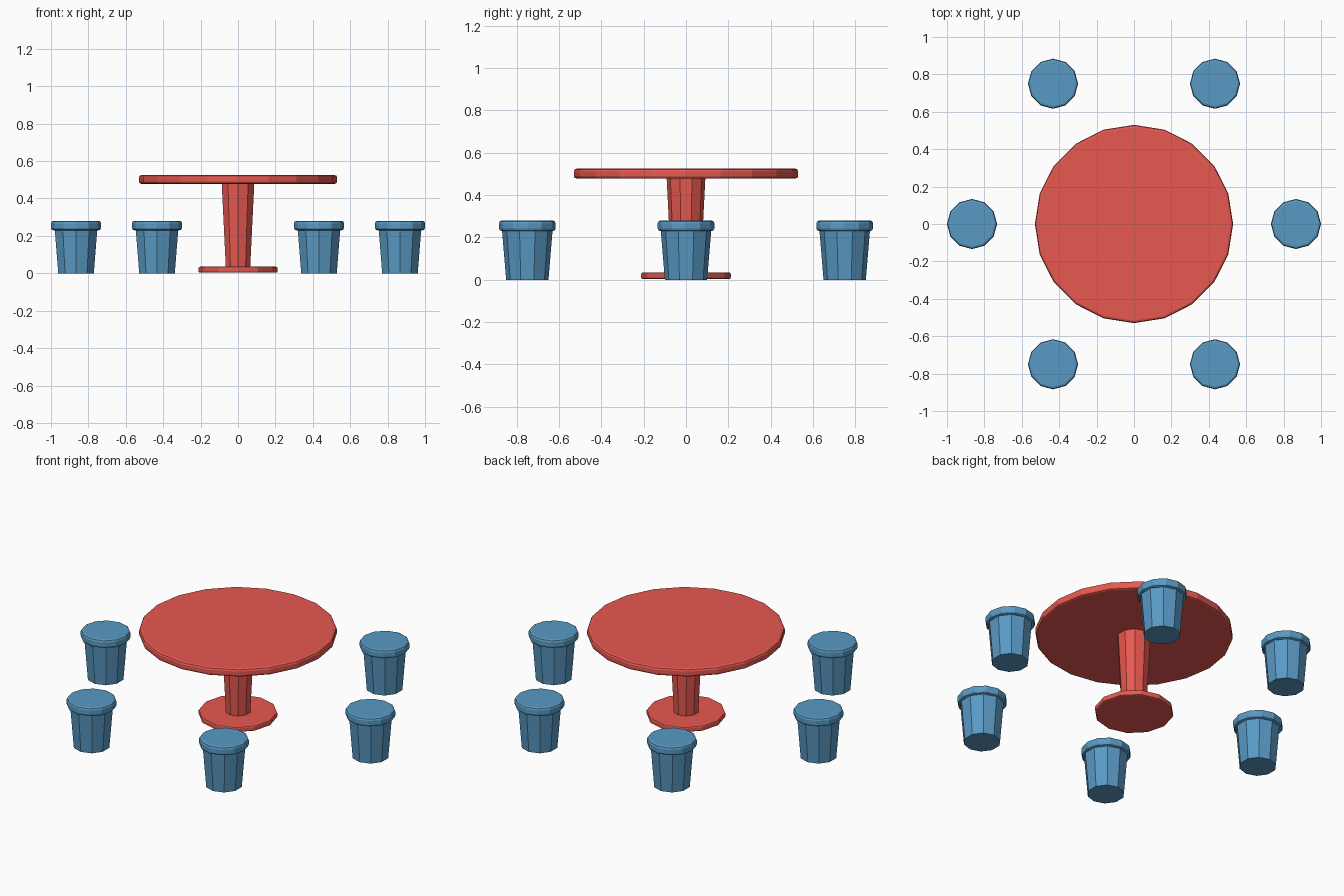
import bpy, bmesh, math
from mathutils import Matrix

if "Cube" in bpy.data.objects:
    bpy.data.objects.remove(bpy.data.objects["Cube"])


def material(name, color):
    m = bpy.data.materials.new(name)
    m.diffuse_color = color
    m.use_nodes = True
    m.node_tree.nodes["Principled BSDF"].inputs["Base Color"].default_value = m.diffuse_color
    return m


RED = material("red", (0.80, 0.10, 0.08, 1))
BLUE = material("blue", (0.10, 0.32, 0.55, 1))


def drum(name, x, y, z0, z1, r0, r1, sides, mat, bevel=0.0):
    """Capped flat-sided cylinder or cone, optionally with rounded rims."""
    bm = bmesh.new()
    bmesh.ops.create_cone(bm, cap_ends=True, segments=sides, radius1=r0, radius2=r1,
                          depth=z1 - z0, matrix=Matrix.Translation((0, 0, (z0 + z1) / 2)))
    if bevel:
        rims = [e for e in bm.edges if abs(e.verts[0].co.z - e.verts[1].co.z) < 1e-5]
        bmesh.ops.bevel(bm, geom=rims, offset=bevel, segments=2, profile=0.5, affect='EDGES')
    mesh = bpy.data.meshes.new(name)
    bm.to_mesh(mesh)
    bm.free()
    mesh.materials.append(mat)
    ob = bpy.data.objects.new(name, mesh)
    ob.location = (x, y, 0)
    bpy.context.collection.objects.link(ob)
    return ob


# Table: foot, tapered column, round top
drum("table_foot", 0, 0, 0.003, 0.035, 0.212, 0.212, 12, RED, 0.008)
drum("table_column", 0, 0, 0.02, 0.49, 0.068, 0.092, 10, RED)
drum("table_top", 0, 0, 0.478, 0.525, 0.53, 0.53, 20, RED, 0.013)

# Ring of six stools: tapered body and overhanging seat
for i in range(6):
    a = math.radians(60 * i)
    x, y = 0.866 * math.cos(a), 0.866 * math.sin(a)
    drum(f"stool_body_{i + 1}", x, y, 0, 0.24, 0.10, 0.12, 10, BLUE)
    drum(f"stool_seat_{i + 1}", x, y, 0.23, 0.28, 0.134, 0.134, 12, BLUE, 0.013)
